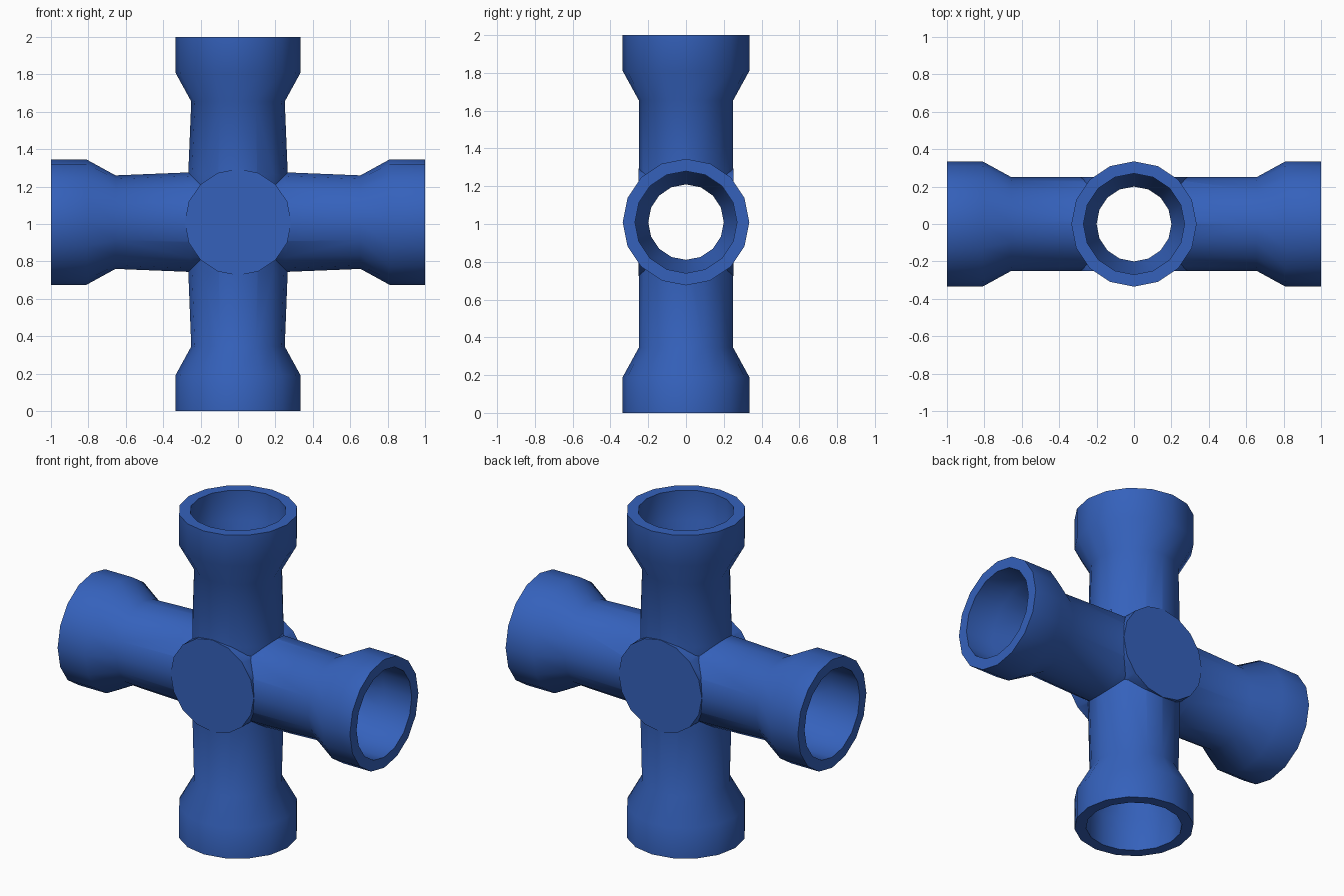
import bpy, bmesh, math
from mathutils import Matrix

if "Cube" in bpy.data.objects:
    bpy.data.objects.remove(bpy.data.objects["Cube"])

SIDES = 16
CENTRE = Matrix.Translation((0, 0, 1.01))
TO_X = Matrix.Rotation(math.pi / 2, 4, 'Y')
TO_Y = Matrix.Rotation(math.pi / 2, 4, 'X')


def lathe(name, rings, matrix):
    """Closed solid from rings (height, radius across, radius in depth)."""
    bm = bmesh.new()
    loops = []
    for h, rx, ry in rings:
        loops.append([bm.verts.new((rx * math.cos(2 * math.pi * i / SIDES),
                                    ry * math.sin(2 * math.pi * i / SIDES), h))
                      for i in range(SIDES)])
    for a, b in zip(loops, loops[1:]):
        for i in range(SIDES):
            j = (i + 1) % SIDES
            bm.faces.new((a[i], a[j], b[j], b[i]))
    bm.faces.new(loops[0][::-1])
    bm.faces.new(loops[-1])
    bm.transform(matrix)
    bmesh.ops.recalc_face_normals(bm, faces=bm.faces)
    mesh = bpy.data.meshes.new(name)
    bm.to_mesh(mesh)
    bm.free()
    obj = bpy.data.objects.new(name, mesh)
    bpy.context.collection.objects.link(obj)
    return obj


def mirrored(half):
    return [(-h, a, b) for h, a, b in half[::-1]] + half


def outer(end_low, end_high):
    """Flared collar, sloped shoulder and slightly swollen middle."""
    low = [(-end_low, .335, .335), (-end_low + .19, .335, .335), (-end_low + .345, .25, .25)]
    high = [(end_high - .345, .25, .25), (end_high - .19, .335, .335), (end_high, .335, .335)]
    return low + [(-.26, .266, .25), (.26, .266, .25)] + high


# pipe bodies and the round boss at the crossing
fitting = lathe("pipe_cross", outer(1.01, .99), CENTRE)
cross_pipe = lathe("horizontal_pipe", outer(1, 1), CENTRE @ TO_X)
boss = lathe("centre_boss", [(-.252, .285, .285), (.252, .285, .285)], CENTRE @ TO_Y)

# hollow bores with wider sockets
bore = mirrored([(.66, .2, .2), (.81, .27, .27), (1.05, .27, .27)])
bore_z = lathe("vertical_bore", bore, CENTRE)
bore_x = lathe("horizontal_bore", bore, CENTRE @ TO_X)

steps = [(cross_pipe, 'UNION'), (boss, 'UNION'), (bore_z, 'DIFFERENCE'), (bore_x, 'DIFFERENCE')]
bpy.context.view_layer.objects.active = fitting
fitting.select_set(True)
for tool, operation in steps:
    mod = fitting.modifiers.new(operation, 'BOOLEAN')
    mod.operation, mod.object, mod.solver = operation, tool, 'EXACT'
    bpy.ops.object.modifier_apply(modifier=mod.name)
for tool, _ in steps:
    bpy.data.objects.remove(tool)

# blue plastic
mat = bpy.data.materials.new("blue")
mat.diffuse_color = (.035, .12, .5, 1)
mat.use_nodes = True
mat.node_tree.nodes["Principled BSDF"].inputs["Base Color"].default_value = mat.diffuse_color
fitting.data.materials.clear()
fitting.data.materials.append(mat)
bpy.ops.object.shade_smooth_by_angle(angle=math.radians(40))
